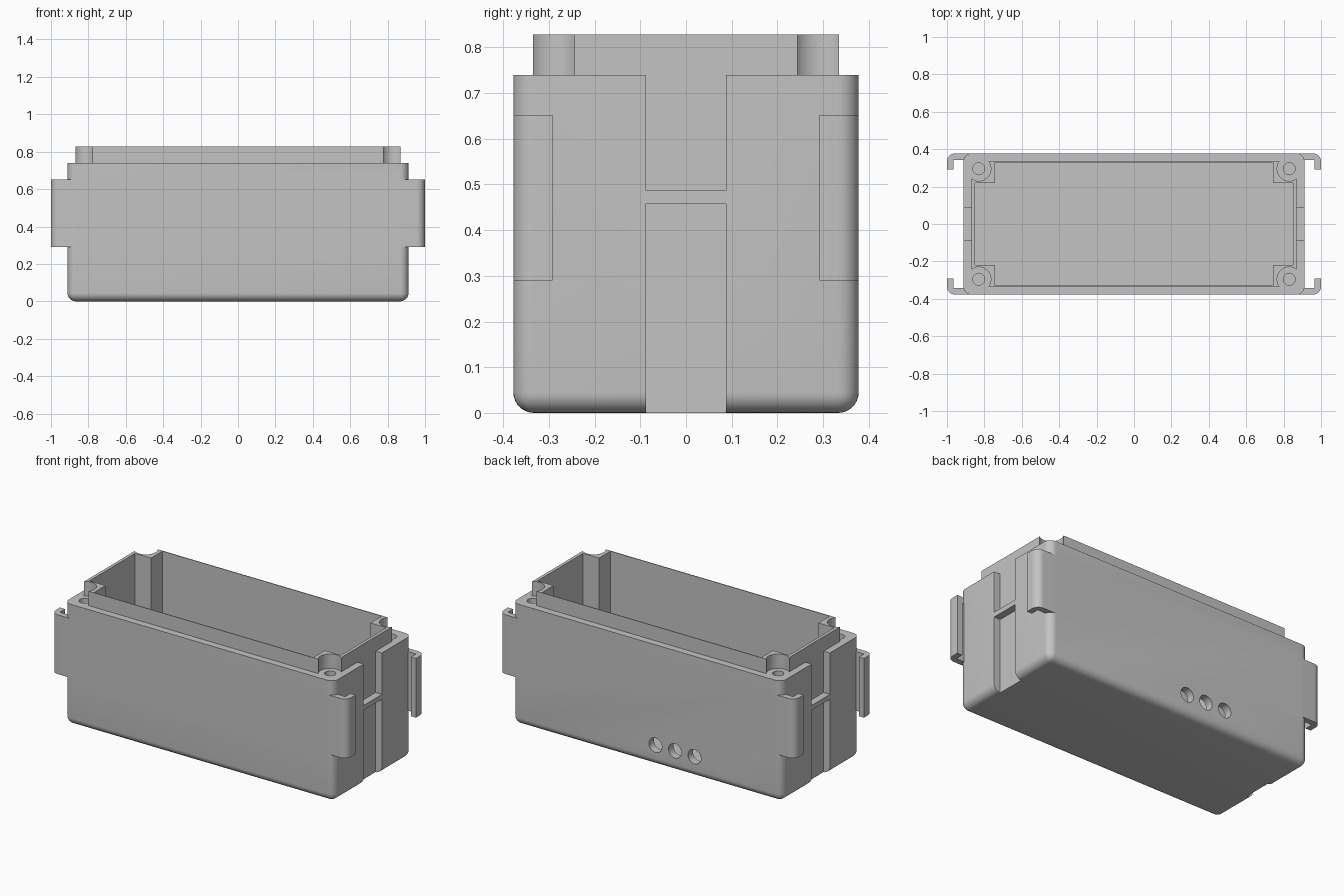
import bpy, bmesh
from math import sin, cos, atan2, pi

cube = bpy.data.objects.get("Cube")
if cube:
    bpy.data.objects.remove(cube, do_unlink=True)

HX, HY, TOP, LIP_TOP = 0.912, 0.378, 0.74, 0.828   # shell half sizes and heights
RADIUS = 0.045                                     # outer rounding
SCREW = (0.83, 0.295)                              # screw boss centre
LIP = (0.87, 0.335)                                # lip half sizes
CORNERS = [(1, 1), (-1, 1), (-1, -1), (1, -1)]

grey = bpy.data.materials.new("grey_plastic")
grey.use_nodes = True
colour = (0.55, 0.55, 0.55, 1)
grey.diffuse_color = colour
grey.node_tree.nodes["Principled BSDF"].inputs["Base Color"].default_value = colour


def make(name, bm):
    bmesh.ops.recalc_face_normals(bm, faces=bm.faces)
    mesh = bpy.data.meshes.new(name)
    bm.to_mesh(mesh)
    bm.free()
    mesh.materials.append(grey)
    ob = bpy.data.objects.new(name, mesh)
    bpy.context.collection.objects.link(ob)
    return ob


def prism(name, outline, z0, z1):
    bm = bmesh.new()
    face = bm.faces.new([bm.verts.new((x, y, z0)) for x, y in outline])
    up = bmesh.ops.extrude_face_region(bm, geom=[face])["geom"]
    for v in up:
        if isinstance(v, bmesh.types.BMVert):
            v.co.z = z1
    return make(name, bm)


def arc(cx, cy, r, a0, a1, n):
    return [(cx + r * cos(a0 + (a1 - a0) * i / n),
             cy + r * sin(a0 + (a1 - a0) * i / n)) for i in range(n + 1)]


def four_corners(points):
    # repeat the outline of one corner around the rectangle, counterclockwise
    out = []
    for sx, sy in CORNERS:
        part = [(x * sx, y * sy) for x, y in points]
        out += part if sx * sy > 0 else part[::-1]
    return out


def rect(x0, x1, y0, y1):
    return [(x0, y0), (x1, y0), (x1, y1), (x0, y1)]


def combine(target, other, operation):
    bpy.ops.object.select_all(action='DESELECT')
    bpy.context.view_layer.objects.active = target
    target.select_set(True)
    mod = target.modifiers.new("combine", 'BOOLEAN')
    mod.operation, mod.solver, mod.object = operation, 'EXACT', other
    bpy.ops.object.modifier_apply(modifier=mod.name)
    bpy.data.objects.remove(other, do_unlink=True)


# Shell: block with rounded upright and bottom edges
bm = bmesh.new()
bmesh.ops.create_cube(bm, size=1)
for v in bm.verts:
    v.co = (v.co.x * 2 * HX, v.co.y * 2 * HY, (v.co.z + 0.5) * TOP)
edges = [e for e in bm.edges if min(v.co.z for v in e.verts) < 0.01]
bmesh.ops.bevel(bm, geom=edges, offset=RADIUS, segments=8, profile=0.5, affect='EDGES')
shell = make("enclosure_shell", bm)

# Raised lip, scooped round at the screw corners
scoop = 0.065
dx, dy = LIP[0] - SCREW[0], LIP[1] - SCREW[1]
start = atan2(-(scoop ** 2 - dx ** 2) ** 0.5, dx)
end = atan2(dy, -(scoop ** 2 - dy ** 2) ** 0.5) - 2 * pi
lip = prism("lip", four_corners(arc(*SCREW, scoop, start, end, 20)), TOP - 0.06, LIP_TOP)
combine(shell, lip, 'UNION')

# Cavity with square corner posts left standing
cavity = prism("cavity", four_corners([(0.85, 0.22), (0.742, 0.22), (0.742, 0.33)]), 0.045, 1)
combine(shell, cavity, 'DIFFERENCE')

# Screw holes
for sx, sy in CORNERS:
    hole = prism("screw_hole", arc(SCREW[0] * sx, SCREW[1] * sy, 0.032, 0, 2 * pi * 23 / 24, 23), 0.35, 1)
    combine(shell, hole, 'DIFFERENCE')

# Grooves on both ends, split by a crossbar
for s in (1, -1):
    for z0, z1 in ((-0.1, 0.457), (0.487, 1)):
        groove = prism("groove", rect(0.869 * s, 1.1 * s, -0.088, 0.088), z0, z1)
        combine(shell, groove, 'DIFFERENCE')

# Hooked clip arms at the four corners
hook_outline = ([(0.86, 0.342), (0.965, 0.342), (0.965, 0.292), (1.0, 0.292)]
                + arc(1.0 - RADIUS, HY - RADIUS, RADIUS, 0, pi / 2, 8) + [(0.86, HY)])
for sx, sy in CORNERS:
    hook = prism("clip_hook", [(x * sx, y * sy) for x, y in hook_outline], 0.29, 0.652)
    combine(shell, hook, 'UNION')

# Row of cable holes through the back wall
for i in range(4):
    bm = bmesh.new()
    bmesh.ops.create_cone(bm, cap_ends=True, segments=32, radius1=0.044, radius2=0.044, depth=0.2)
    for v in bm.verts:
        x, y, z = v.co
        v.co = (x - 0.058 - 0.132 * i, HY + z, y + 0.126)
    combine(shell, make("cable_hole", bm), 'DIFFERENCE')

bpy.ops.object.select_all(action='DESELECT')
shell.select_set(True)
bpy.context.view_layer.objects.active = shell
bpy.ops.object.shade_smooth_by_angle(angle=0.6)
